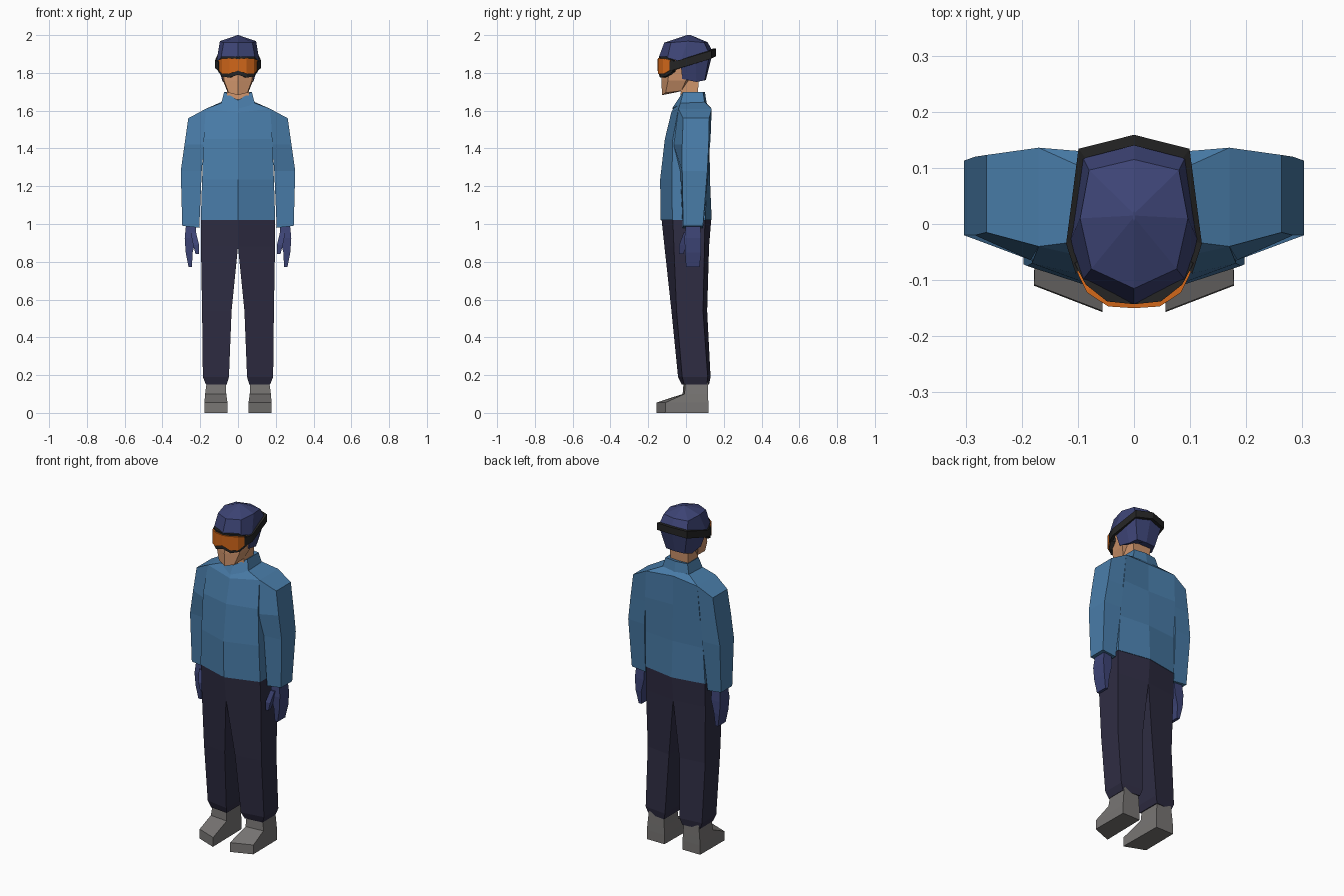
import bpy, bmesh

def mat(name, rgb):
    m = bpy.data.materials.new(name)
    m.diffuse_color = (*rgb, 1)
    return m

BLUE = mat("jacket blue", (.067, .205, .40))
NAVY = mat("pants navy", (.028, .026, .056))
INDIGO = mat("helmet indigo", (.047, .058, .18))
GREY = mat("boot grey", (.185, .177, .172))
SKIN = mat("skin", (.63, .30, .15))
BLACK = mat("strap black", (.018, .018, .018))
ORANGE = mat("lens orange", (.64, .135, .01))


def loft(name, rings, material, closed=True):
    """Skin the x >= 0 half rings, cap the ends, mirror across x = 0 and weld."""
    bm = bmesh.new()
    vs = [[bm.verts.new(p) for p in r] for r in rings]
    n = len(rings[0])
    for a, b in zip(vs, vs[1:]):
        for i in range(n if closed else n - 1):
            j = (i + 1) % n
            bm.faces.new((a[i], a[j], b[j], b[i]))
    for r in (vs[0], vs[-1]):
        bm.faces.new(r)
    # drop the faces lying on the mirror plane
    mid = [f for f in bm.faces if all(abs(v.co.x) < 1e-5 for v in f.verts)]
    bmesh.ops.delete(bm, geom=mid, context='FACES')
    dup = bmesh.ops.duplicate(bm, geom=bm.verts[:] + bm.edges[:] + bm.faces[:])
    for v in dup["geom"]:
        if isinstance(v, bmesh.types.BMVert):
            v.co.x *= -1
    bmesh.ops.remove_doubles(bm, verts=bm.verts[:], dist=1e-4)
    bmesh.ops.dissolve_degenerate(bm, edges=bm.edges[:], dist=1e-5)
    bmesh.ops.recalc_face_normals(bm, faces=bm.faces[:])
    me = bpy.data.meshes.new(name)
    bm.to_mesh(me)
    bm.free()
    me.materials.append(material)
    ob = bpy.data.objects.new(name, me)
    bpy.context.collection.objects.link(ob)
    return ob


def level(z, *pts):
    return [(x, y, z) for x, y in pts]


def box(z, x0, x1, y0, y1):
    return level(z, (x0, y0), (x1, y0), (x1, y1), (x0, y1))


def band(name, stations, k, material):
    """Curved strip through (x, y, low, high); k scales the inner side."""
    loft(name, [[(x, y, lo), (x, y, hi), (x * k, y * k, hi), (x * k, y * k, lo)]
                for x, y, lo, hi in stations], material)


# boots
loft("boots", [
    level(0, (.056, -.157), (.178, -.11), (.176, .118), (.06, .118)),
    level(.055, (.056, -.155), (.178, -.108), (.176, .118), (.06, .118)),
    level(.1, (.062, -.018), (.174, -.008), (.172, .117), (.062, .117)),
    level(.17, (.066, -.012), (.165, -.002), (.165, .115), (.066, .115))], GREY)

# trousers
loft("trousers", [
    level(1.03, (0, -.13), (.195, -.07), (.195, .1), (0, .134)),
    level(.88, (0, -.114), (.196, -.064), (.196, .098), (0, .122)),
    level(.54, (.034, -.077), (.19, -.05), (.19, .09), (.034, .112)),
    level(.19, (.048, -.042), (.186, -.02), (.186, .115), (.048, .13)),
    level(.15, (.06, -.022), (.17, -.01), (.17, .11), (.06, .122))], NAVY)

# jacket body and collar
loft("jacket_body", [
    level(1.02, (0, -.134), (.197, -.072), (.197, .102), (0, .136)),
    level(1.235, (0, -.137), (.19, -.075), (.19, .11), (0, .127)),
    level(1.45, (0, -.112), (.182, -.07), (.18, .13), (0, .124)),
    [(0, -.078, 1.59), (.17, -.04, 1.61), (.17, .136, 1.61), (0, .122, 1.62)],
    [(0, -.065, 1.615), (.09, -.03, 1.64), (.09, .1, 1.645), (0, .105, 1.645)]],
    BLUE, False)
loft("collar", [
    [(0, -.075, 1.61), (.09, -.03, 1.635), (.09, .1, 1.635), (0, .11, 1.635)],
    [(0, -.045, 1.655), (.073, -.015, 1.70), (.073, .09, 1.70), (0, .1, 1.70)]],
    BLUE, False)

# sleeves
loft("sleeves", [
    [(.17, -.04, 1.61), (.263, -.015, 1.56), (.263, .123, 1.56), (.17, .136, 1.61)],
    [(.18, -.066, 1.42), (.283, -.02, 1.42), (.283, .12, 1.42), (.18, .125, 1.42)],
    [(.192, -.03, 1.28), (.303, -.02, 1.28), (.303, .113, 1.28), (.192, .12, 1.28)],
    [(.205, -.018, .98), (.295, -.015, .99), (.295, .09, .99), (.205, .09, .98)]], BLUE)

# gloves
loft("gloves", [
    box(1.0, .222, .275, .0, .075), box(.925, .222, .282, -.008, .08),
    box(.85, .24, .277, -.005, .08), box(.772, .244, .262, .0, .072)], INDIGO)
loft("thumbs", [
    box(.955, .222, .25, -.012, .03), box(.89, .206, .238, -.036, .004),
    box(.842, .206, .225, -.036, -.014)], INDIGO)

# neck and face
loft("neck", [box(1.62, 0, .058, -.03, .06), box(1.79, 0, .06, -.025, .068)], SKIN)
loft("face", [
    [(0, -.127, 1.682), (.05, -.108, 1.695), (.058, -.025, 1.705), (0, -.015, 1.705)],
    level(1.76, (0, -.13), (.074, -.095), (.08, 0), (0, .05)),
    level(1.88, (0, -.12), (.08, -.085), (.1, 0), (0, .09))], SKIN, False)

# helmet shell and the lower part around the ears and nape
loft("helmet", [
    [(0, -.143, 1.886), (.09, -.098, 1.88), (.114, -.03, 1.86), (.094, .124, 1.90), (0, .142, 1.91)],
    [(0, -.115, 1.96), (.076, -.08, 1.96), (.096, .01, 1.968), (.08, .096, 1.96), (0, .115, 1.962)],
    [(0, .005, 2.0), (.002, .01, 2.0), (.002, .015, 2.0), (.002, .02, 2.0), (0, .025, 2.0)]],
    INDIGO, False)
loft("helmet_lower", [
    [(0, -.02, 1.768), (.086, -.02, 1.768), (.08, .055, 1.752), (.062, .1, 1.762), (0, .105, 1.762)],
    [(0, -.03, 1.865), (.114, -.03, 1.865), (.104, .05, 1.88), (.094, .124, 1.90), (0, .142, 1.91)]],
    INDIGO, False)

# goggles: strap, frame, lens
band("goggle_strap", [
    (.104, -.088, 1.81, 1.86), (.121, -.035, 1.825, 1.868),
    (.099, .134, 1.875, 1.917), (0, .159, 1.888, 1.928)], .88, BLACK)
band("goggle_frame", [
    (0, -.143, 1.79, 1.885), (.048, -.138, 1.775, 1.888),
    (.086, -.108, 1.782, 1.886), (.106, -.07, 1.808, 1.866)], .75, BLACK)
band("goggle_lens", [
    (0, -.150, 1.812, 1.874), (.046, -.147, 1.795, 1.878),
    (.084, -.122, 1.793, 1.876), (.102, -.085, 1.815, 1.868)], .85, ORANGE)
